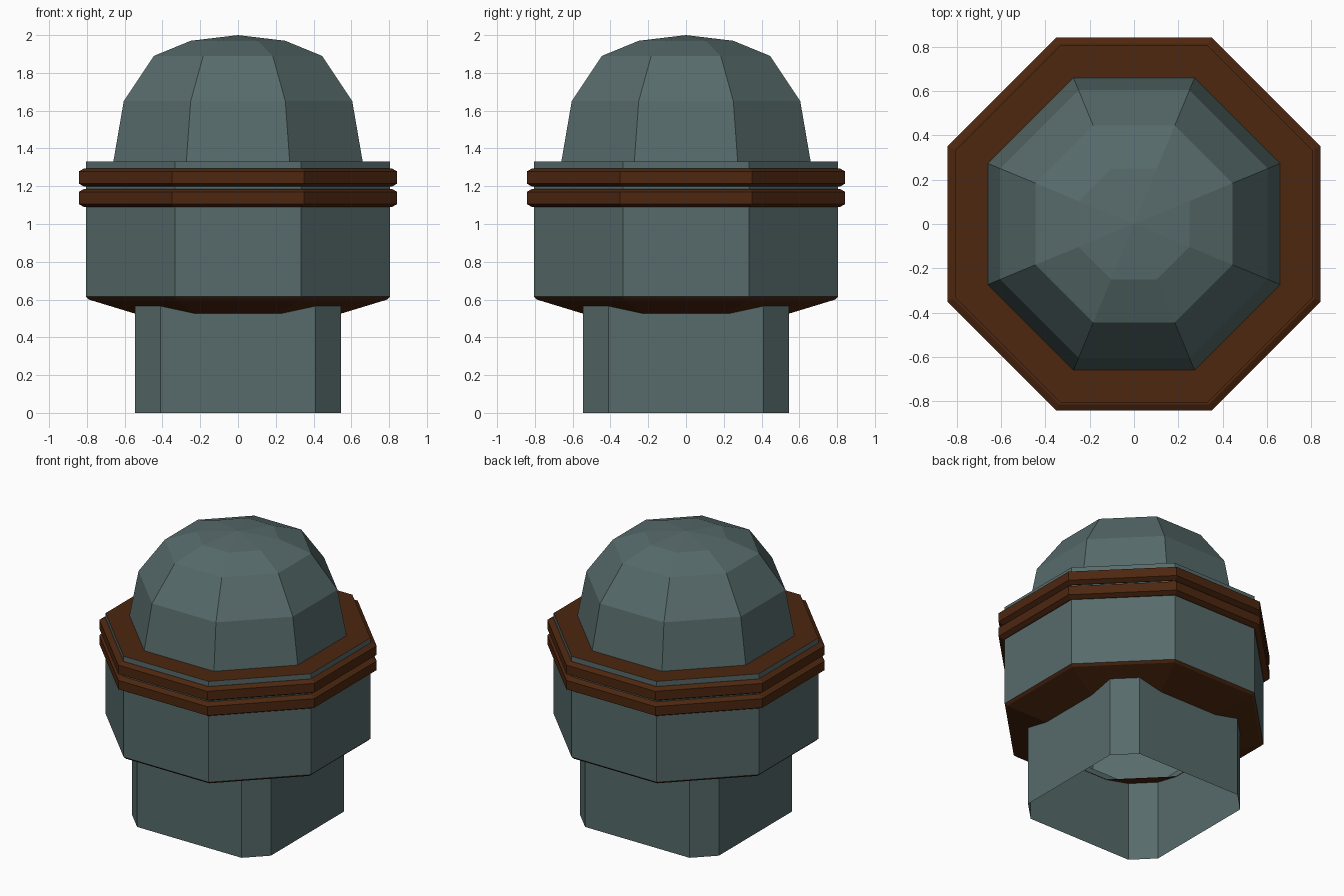
import bpy, bmesh, math

if "Cube" in bpy.data.objects:
    bpy.data.objects.remove(bpy.data.objects["Cube"])


def material(name, rgb):
    m = bpy.data.materials.new(name)
    m.diffuse_color = (*rgb, 1)
    m.use_nodes = True
    m.node_tree.nodes["Principled BSDF"].inputs["Base Color"].default_value = m.diffuse_color
    return m


TEAL = material("grey teal", (0.095, 0.145, 0.145))
BROWN = material("dark brown", (0.074, 0.02, 0.005))


def octagon(r, z):
    """Corners of an octagon with its flats r away from the axis."""
    R = r / math.cos(math.pi / 8)
    return [(R * math.cos(math.pi / 8 + i * math.pi / 4),
             R * math.sin(math.pi / 8 + i * math.pi / 4), z) for i in range(8)]


def chamfered_square(r, c, z):
    return [(r, -c, z), (r, c, z), (c, r, z), (-c, r, z),
            (-r, c, z), (-r, -c, z), (-c, -r, z), (c, -r, z)]


def loft(name, rings, slots, closed=False, apex=None):
    """Skin eight-sided rings, listed bottom to top; slots gives each strip's colour."""
    bm = bmesh.new()
    loops = [[bm.verts.new(p) for p in ring] for ring in rings]
    pairs = list(zip(loops, loops[1:]))
    if closed:
        pairs.append((loops[-1], loops[0]))
    for (a, b), slot in zip(pairs, slots):
        for i in range(8):
            j = (i + 1) % 8
            bm.faces.new((a[i], a[j], b[j], b[i])).material_index = slot
    if apex is not None:
        tip = bm.verts.new((0, 0, apex))
        for i in range(8):
            bm.faces.new((loops[-1][i], loops[-1][(i + 1) % 8], tip))
    me = bpy.data.meshes.new(name)
    bm.to_mesh(me)
    bm.free()
    me.materials.append(TEAL)
    me.materials.append(BROWN)
    ob = bpy.data.objects.new(name, me)
    bpy.context.collection.objects.link(ob)
    return ob


# Hollow square post with cut corners, open at the bottom
loft("post", [chamfered_square(0.545, 0.41, z) for z in (0, 0.565)], [0])

# Octagonal body: brown underside, teal wall, brown top ledge
body = [(0.54, 0.524), (0.79, 0.6), (0.805, 0.615), (0.805, 1.33), (0.66, 1.33)]
loft("body", [octagon(r, z) for r, z in body], [1, 1, 0, 1])

# Two raised bands around the body
for name, z in (("lower_band", 1.138), ("upper_band", 1.246)):
    profile = [(0.8, -0.048), (0.815, -0.048), (0.843, -0.032),
               (0.843, 0.032), (0.815, 0.048), (0.8, 0.048)]
    loft(name, [octagon(r, z + h) for r, h in profile], [1] * 6, closed=True)

# Faceted dome
dome = [(0.66, 1.33), (0.605, 1.65), (0.445, 1.89), (0.25, 1.97)]
loft("dome", [octagon(r, z) for r, z in dome], [0] * 3, apex=2.0)
